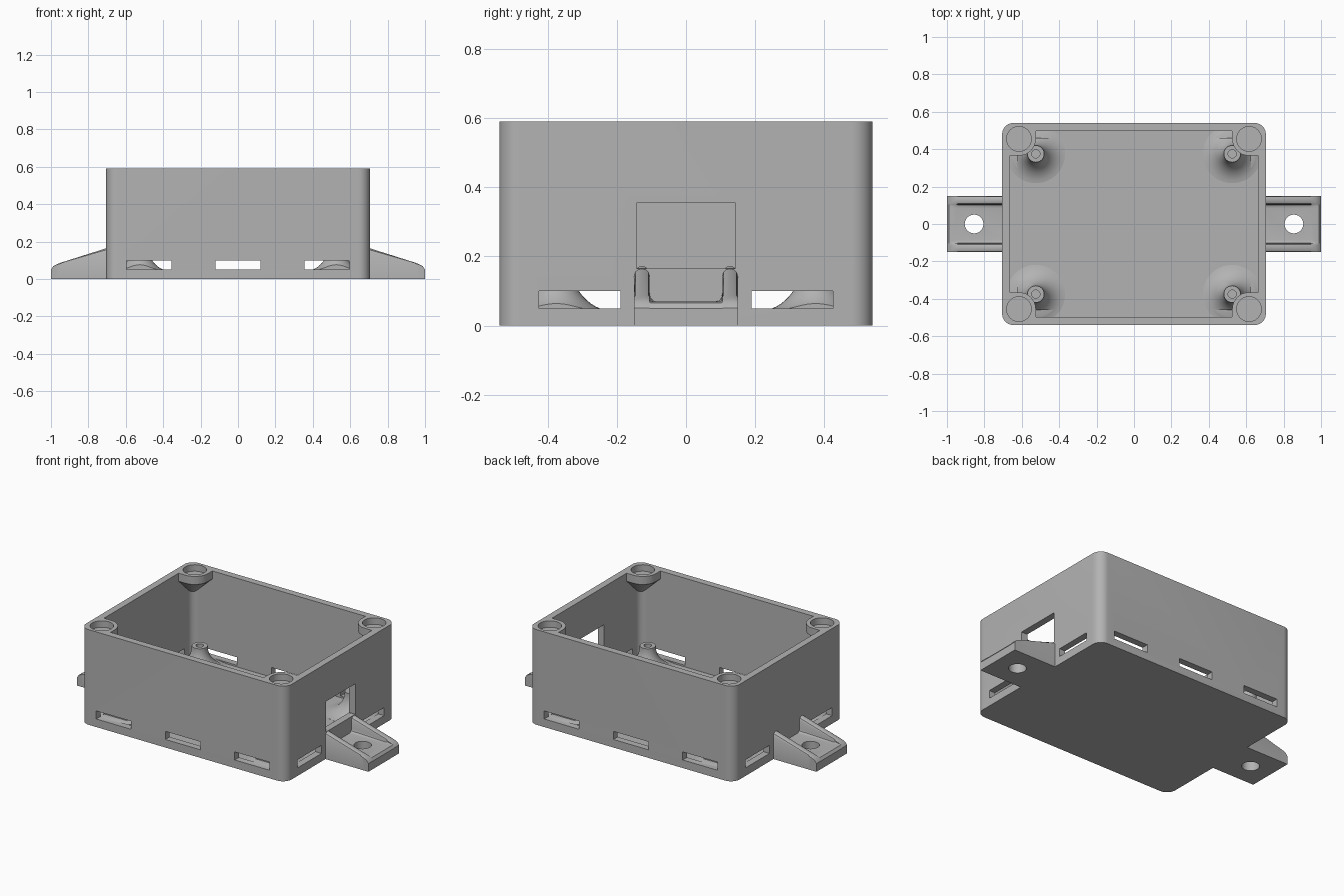
import bpy, bmesh, math
from mathutils import Matrix

cube = bpy.data.objects.get("Cube")
if cube:
    bpy.data.objects.remove(cube, do_unlink=True)

grey = bpy.data.materials.new("plain grey")
grey.use_nodes = True
grey.diffuse_color = (0.45, 0.45, 0.45, 1)
grey.node_tree.nodes["Principled BSDF"].inputs["Base Color"].default_value = grey.diffuse_color

# Main sizes
HX, HY, TOP = 0.705, 0.54, 0.59
WALL, FLOOR = 0.042, 0.04
CORNERS = [(sx, sy) for sx in (-1, 1) for sy in (-1, 1)]


def make(name, bm):
    bmesh.ops.recalc_face_normals(bm, faces=bm.faces)
    mesh = bpy.data.meshes.new(name)
    bm.to_mesh(mesh)
    bm.free()
    mesh.materials.append(grey)
    obj = bpy.data.objects.new(name, mesh)
    bpy.context.collection.objects.link(obj)
    return obj


def cut(target, tool):
    """Subtract a tool from the target and discard the tool."""
    mod = target.modifiers.new("cut", 'BOOLEAN')
    mod.operation, mod.solver, mod.object = 'DIFFERENCE', 'EXACT', tool
    bpy.context.view_layer.objects.active = target
    bpy.ops.object.modifier_apply(modifier=mod.name)
    bpy.data.objects.remove(tool, do_unlink=True)


def loft(rings):
    """Closed solid through a list of equal-length point rings."""
    bm = bmesh.new()
    loops = [[bm.verts.new(p) for p in ring] for ring in rings]
    n = len(loops[0])
    for a, b in zip(loops, loops[1:]):
        for i in range(n):
            j = (i + 1) % n
            bm.faces.new((a[i], a[j], b[j], b[i]))
    bm.faces.new(loops[0])
    bm.faces.new(loops[-1])
    return bm


def arc(cx, cy, r, start, end, steps=10):
    angles = [math.radians(start + (end - start) * i / steps) for i in range(steps + 1)]
    return [(cx + r * math.cos(a), cy + r * math.sin(a)) for a in angles]


def rounded_block(name, hx, hy, z0, z1, r, edge, steps):
    """Upright block with round corners and a rounded bottom edge."""
    outline = []
    for k, (sx, sy) in enumerate([(1, 1), (-1, 1), (-1, -1), (1, -1)]):
        outline += arc(sx * (hx - r), sy * (hy - r), r, 90 * k, 90 * k + 90)
    bm = loft([[(x, y, z) for x, y in outline] for z in (z0, z1)])
    bottom = [e for e in bm.edges if all(v.co.z == min(z0, z1) or abs(v.co.z - z0) < 1e-5 for v in e.verts)]
    bmesh.ops.bevel(bm, geom=bottom, offset=edge, segments=steps, profile=0.5, affect='EDGES')
    return make(name, bm)


def box(name, x0, x1, y0, y1, z0, z1):
    return make(name, loft([[(x0, y0, z), (x1, y0, z), (x1, y1, z), (x0, y1, z)] for z in (z0, z1)]))


def lathe(name, profile, x, y, sides=48):
    """Solid of revolution from (radius, height) pairs."""
    rings = [[(x + px, y + py, z) for px, py in arc(0, 0, r, 0, 360, sides)[:-1]] for r, z in profile]
    return make(name, loft(rings))


# Hollow of the box, shaped around the standoffs and the corner bosses
cavity = rounded_block("cavity", HX - WALL, HY - WALL, FLOOR, TOP + 0.06, 0.045, 0.038, 6)
post_r, flare, post_top = 0.045, 0.13, 0.175
for sx, sy in CORNERS:
    flared = arc(post_r + flare, FLOOR + flare, flare, 262, 180, 12)
    profile = [(flared[0][0], FLOOR - 0.03)] + flared + [(post_r, post_top)]
    cut(cavity, lathe("standoff", profile, sx * 0.525, sy * 0.375))

    outline = [(HX - 0.005, HY - 0.005), (0.525, HY - 0.005)]
    outline += arc(0.615, 0.455, 0.09, 180, 270) + [(HX - 0.005, 0.365)]
    tip = outline[0]
    rings = []
    for z, size in ((0.38, 0.02), (0.54, 1), (TOP + 0.03, 1)):
        rings.append([(sx * (tip[0] + (x - tip[0]) * size),
                       sy * (tip[1] + (y - tip[1]) * size), z) for x, y in outline])
    cut(cavity, make("corner_boss", loft(rings)))

# Box body
body = rounded_block("box_body", HX, HY, 0, TOP, 0.06, 0.01, 3)
cut(body, cavity)

# Screw holes in the standoffs and round pockets in the bosses
for sx, sy in CORNERS:
    cut(body, lathe("screw_hole", [(0.022, 0.07), (0.022, 0.2)], sx * 0.525, sy * 0.375, 24))
    cut(body, lathe("pocket", [(0.066, 0.55), (0.066, TOP + 0.05)], sx * 0.615, sy * 0.455))

# Vent slots, three along each long wall and two along each short wall
depth, low, high = 0.08, 0.05, 0.1
for s in (-1, 1):
    for x in (-0.475, 0, 0.475):
        ya, yb = sorted((s * (HY - depth), s * (HY + 0.05)))
        cut(body, box("slot", x - 0.12, x + 0.12, ya, yb, low, high))
    for y in (-0.307, 0.307):
        xa, xb = sorted((s * (HX - depth), s * (HX + 0.05)))
        cut(body, box("slot", xa, xb, y - 0.118, y + 0.118, low, high))

# Connector window in one short wall
cut(body, box("window", HX - 0.07, HX + 0.05, -0.143, 0.143, 0.166, 0.355))

# Mounting tabs with sloping side rails; each pair is (y, share of rail height)
rail = [(0.15, 0.77), (0.146, 0.91), (0.138, 0.98), (0.1275, 1), (0.117, 0.98), (0.109, 0.91),
        (0.105, 0.77), (0.105, 0.25), (0.102, 0.1), (0.095, 0.03), (0.085, 0)]
half = rail + [(-y, t) for y, t in reversed(rail)]
for s, name in ((1, "left_mounting_tab"), (-1, "right_mounting_tab")):
    rings = []
    for x, base, crest in ((0.68, 0.07, 0.172), (0.945, 0.07, 0.088), (0.97, 0.07, 0.078),
                           (0.988, 0.066, 0.068), (1, 0.05, 0.051)):
        ring = [(s * x, y, base + (crest - base) * t) for y, t in half]
        rings.append(ring + [(s * x, -0.15, 0), (s * x, 0.15, 0)])
    tab = make(name, loft(rings))
    cut(tab, lathe("bolt_hole", [(0.05, -0.05), (0.05, 0.2)], s * 0.855, 0))

# Smooth the curved surfaces, keep the corners crisp
for obj in bpy.context.collection.objects:
    obj.select_set(obj.type == 'MESH')
bpy.context.view_layer.objects.active = body
bpy.ops.object.shade_smooth_by_angle(angle=math.radians(32))
